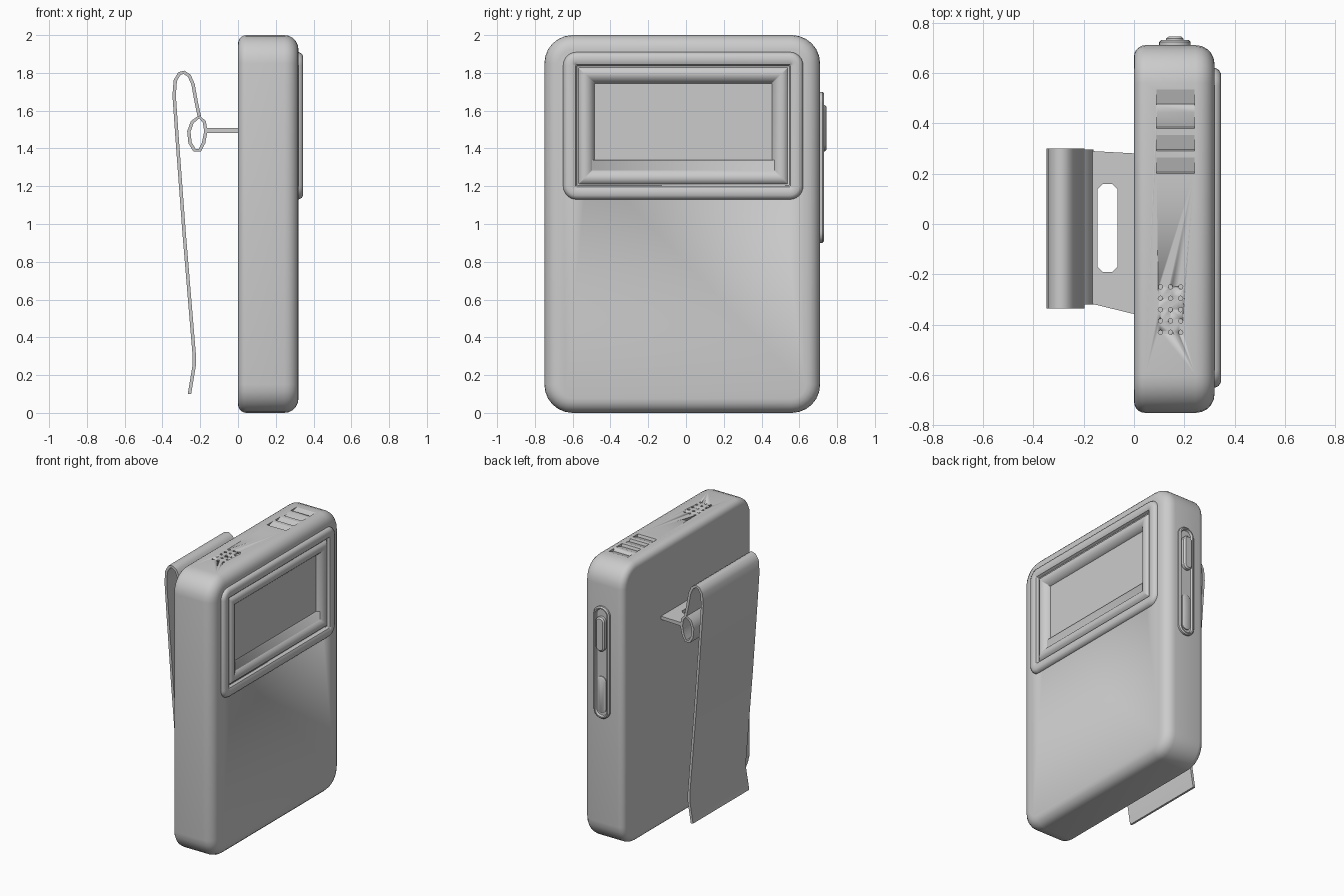
import bpy, bmesh, math
from mathutils import Matrix, Vector

if "Cube" in bpy.data.objects:
    bpy.data.objects.remove(bpy.data.objects["Cube"])

grey = bpy.data.materials.new("warm_grey_plastic")
grey.diffuse_color = (0.6, 0.6, 0.6, 1)
grey.use_nodes = True
grey.node_tree.nodes["Principled BSDF"].inputs["Base Color"].default_value = grey.diffuse_color


def finish(name, bm, angle=40):
    bmesh.ops.remove_doubles(bm, verts=bm.verts, dist=1e-5)
    bmesh.ops.recalc_face_normals(bm, faces=bm.faces)
    me = bpy.data.meshes.new(name)
    bm.to_mesh(me)
    bm.free()
    me.materials.append(grey)
    ob = bpy.data.objects.new(name, me)
    bpy.context.collection.objects.link(ob)
    bpy.ops.object.select_all(action='DESELECT')
    ob.select_set(True)
    bpy.context.view_layer.objects.active = ob
    bpy.ops.object.shade_smooth_by_angle(angle=math.radians(angle))
    return ob


def rounded_rect(u0, u1, v0, v1, r, seg=6):
    r = max(min(r, (u1 - u0) / 2 - 1e-3, (v1 - v0) / 2 - 1e-3), 0.004)
    pts = []
    for k, (cu, cv) in enumerate([(u1 - r, v1 - r), (u0 + r, v1 - r), (u0 + r, v0 + r), (u1 - r, v0 + r)]):
        for i in range(seg + 1):
            a = math.pi / 2 * (k + i / seg)
            pts.append((cu + r * math.cos(a), cv + r * math.sin(a)))
    return pts


def loft(name, rect, r, steps, place, angle=40):
    """Nested rounded rectangles; steps are (inset, height)."""
    bm = bmesh.new()
    rings = []
    for d, h in steps:
        pts = rounded_rect(rect[0] + d, rect[1] - d, rect[2] + d, rect[3] - d, r - d)
        rings.append([bm.verts.new(place(u, v, h)) for u, v in pts])
    n = len(rings[0])
    for a, b in zip(rings, rings[1:]):
        for i in range(n):
            bm.faces.new((a[i], a[(i + 1) % n], b[(i + 1) % n], b[i]))
    bm.faces.new(rings[0])
    bm.faces.new(rings[-1])
    return finish(name, bm, angle)


def on_front(u, v, h):   # layers stacked along x
    return (h, u, v)


def on_side(u, v, h):    # layers stacked along y
    return (u, h, v)


def arc(r, h0, sign, start, end, n=5):
    """Quarter-round edge as (inset, height) steps."""
    out = []
    for i in range(n + 1):
        a = math.radians(start + (end - start) * i / n)
        out.append((r * (1 - math.cos(a)), h0 + sign * r * math.sin(a)))
    return out


# Case with softly rounded edges
body = loft("case", (-0.75, 0.71, 0.0, 2.0), 0.15,
            arc(0.045, 0.045, -1, 90, 0) + arc(0.075, 0.245, 1, 0, 90), on_front)

# Cuts in the case: screen opening, grip grooves, speaker holes
bm = bmesh.new()


def cut_box(loc, size, tilt=0):
    m = Matrix.Translation(loc) @ Matrix.Rotation(tilt, 4, 'X') @ Matrix.Diagonal((*size, 1))
    bmesh.ops.create_cube(bm, size=1, matrix=m)


cut_box((0.35, -0.02, 1.55), (0.26, 1.0, 0.42))
for i in range(4):
    cut_box((0.165, 0.23 + 0.09 * i, 2.005), (0.15, 0.06, 0.03), math.radians(18))
for i in range(3):
    for j in range(5):
        m = Matrix.Translation((0.105 + 0.04 * i, -0.25 - 0.045 * j, 2.0))
        bmesh.ops.create_cone(bm, cap_ends=True, segments=8, radius1=0.009, radius2=0.009,
                              depth=0.03, matrix=m)
cutter = finish("case_cutter", bm)
cutter.hide_render = True
bpy.context.view_layer.objects.active = body
mod = body.modifiers.new("cuts", 'BOOLEAN')
mod.object = cutter
mod.solver = 'EXACT'
bpy.ops.object.modifier_apply(modifier=mod.name)
bpy.data.objects.remove(cutter)

# Screen surround: raised outer bar, groove, inner rounded ring, sunken window
loft("screen_surround", (-0.65, 0.62, 1.13, 1.91), 0.07,
     [(0, 0.30), (0, 0.322), (0.008, 0.337), (0.022, 0.345), (0.05, 0.345), (0.066, 0.338),
      (0.074, 0.318), (0.08, 0.318), (0.09, 0.332), (0.105, 0.340), (0.125, 0.340),
      (0.145, 0.328), (0.165, 0.305), (0.172, 0.23)], on_front)

# Side control panel and two buttons
loft("button_panel", (0.10, 0.225, 0.9, 1.7), 0.06,
     [(0, 0.69), (0, 0.722), (0.008, 0.73), (0.016, 0.73), (0.022, 0.716)], on_side)
loft("upper_button", (0.128, 0.197, 1.385, 1.63), 0.034,
     [(0, 0.70), (0, 0.736), (0.01, 0.745)], on_side)
loft("lower_button", (0.128, 0.197, 0.94, 1.2), 0.034,
     [(0, 0.70), (0, 0.722), (0.008, 0.727)], on_side)


def strip(name, path, y0, y1, t, closed=False):
    """Thin sheet following an x-z path."""
    bm = bmesh.new()
    p = [Vector(q) for q in path]
    n = len(p)
    rows = []
    for i, q in enumerate(p):
        a = p[(i - 1) % n] if closed or i else q
        b = p[(i + 1) % n] if closed or i < n - 1 else q
        d = (b - a).normalized()
        o = Vector((-d.y, d.x)) * t / 2
        rows.append([bm.verts.new((w.x, y, w.y)) for w, y in
                     ((q + o, y0), (q + o, y1), (q - o, y1), (q - o, y0))])
    for i in range(n if closed else n - 1):
        a, b = rows[i], rows[(i + 1) % n]
        for k in range(4):
            bm.faces.new((a[k], a[(k + 1) % 4], b[(k + 1) % 4], b[k]))
    if not closed:
        bm.faces.new(rows[0])
        bm.faces.new(rows[-1])
    return finish(name, bm, 50)


# Belt clip blade, hinge tube and bracket
strip("clip_blade", [(-0.257, 0.10), (-0.232, 0.25), (-0.232, 0.31), (-0.285, 0.95), (-0.322, 1.45),
                     (-0.338, 1.68), (-0.332, 1.76), (-0.31, 1.797), (-0.285, 1.803), (-0.258, 1.785),
                     (-0.238, 1.74), (-0.222, 1.65), (-0.205, 1.57)], -0.335, 0.30, 0.018)
strip("hinge_tube", [(-0.205, 1.568), (-0.178, 1.54), (-0.17, 1.49), (-0.182, 1.43), (-0.202, 1.39),
                     (-0.23, 1.39), (-0.254, 1.43), (-0.26, 1.49), (-0.242, 1.54)],
      -0.32, 0.295, 0.018, True)

# Flared bracket sheet with a slot through it
bm = bmesh.new()
outer = [(-0.175, -0.315), (0.01, -0.36), (0.01, 0.28), (-0.175, 0.29)]
slot = rounded_rect(-0.145, -0.065, -0.19, 0.158, 0.02, 1)
edges = []
for loop in (outer, slot):
    vs = [bm.verts.new((x, y, 1.483)) for x, y in loop]
    edges += [bm.edges.new((vs[i - 1], vs[i])) for i in range(len(vs))]
bmesh.ops.triangle_fill(bm, edges=edges, use_beauty=True)
ext = bmesh.ops.extrude_face_region(bm, geom=bm.faces[:])
bmesh.ops.translate(bm, vec=(0, 0, 0.024),
                    verts=[g for g in ext["geom"] if isinstance(g, bmesh.types.BMVert)])
finish("clip_bracket", bm, 30)
